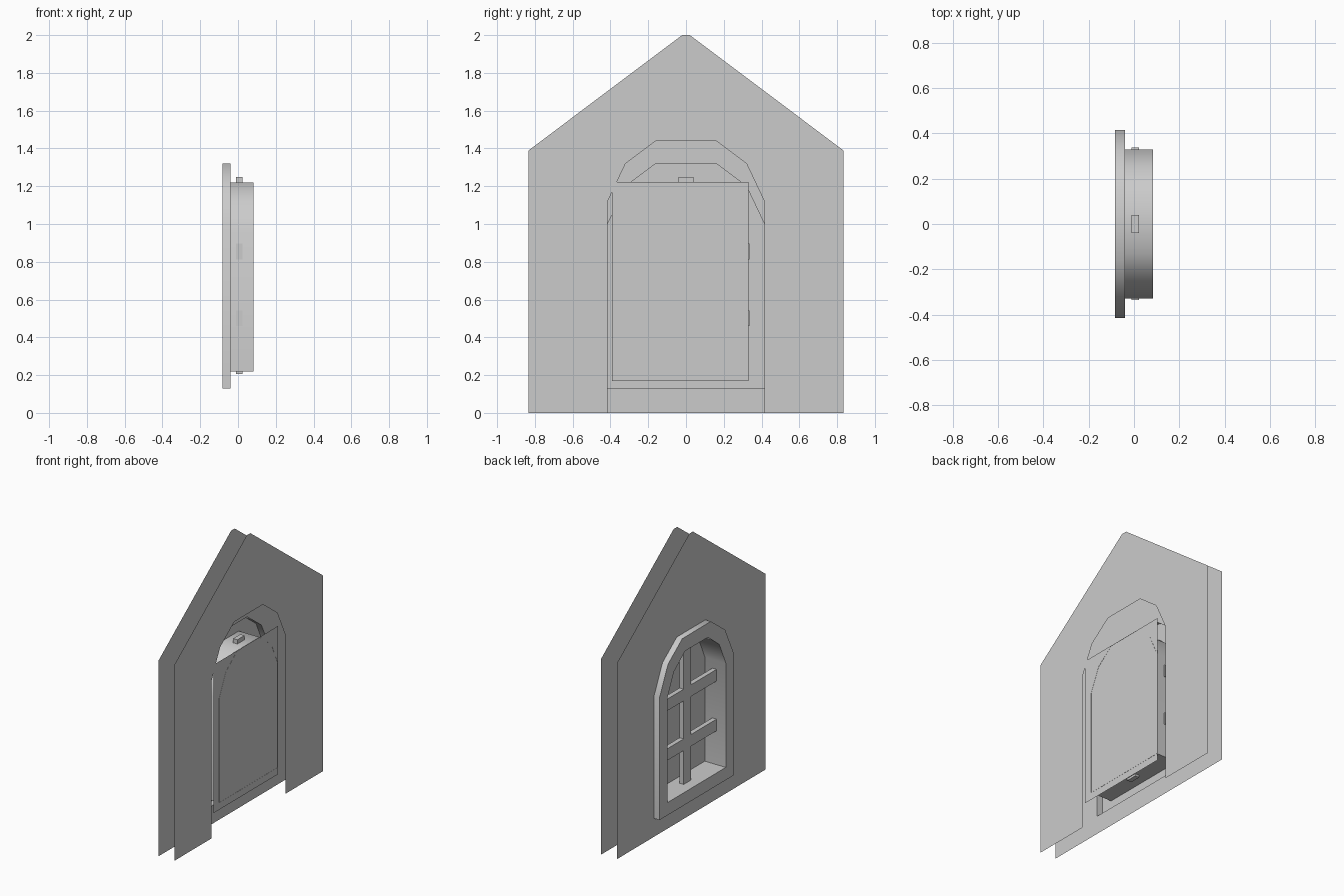
import bpy

if "Cube" in bpy.data.objects:
    bpy.data.objects.remove(bpy.data.objects["Cube"])

X_OUT, X_WALL, X_IN = -0.083, -0.04, 0.083   # frame face, window wall, door wall

# Half profiles (y, z), bottom to top
ROOF = [(0.833, 0), (0.833, 1.39), (0.02, 2.0), (0, 2.0)]
FRAME = [(0.415, 0.13), (0.415, 1.0), (0.32, 1.2), (0.16, 1.32)]
REVEAL = [(0.328, 0.22), (0.328, 0.96), (0.255, 1.12), (0.128, 1.22)]
DOOR = [(0.415, 0), (0.415, 1.12), (0.32, 1.32), (0.16, 1.44)]


def make(name, verts, faces):
    me = bpy.data.meshes.new(name)
    me.from_pydata(verts, [], faces)
    ob = bpy.data.objects.new(name, me)
    bpy.context.collection.objects.link(ob)
    return ob


def wall(name, x, half):
    """Flat sheet made of a half outline and its mirror image."""
    n = len(half)
    verts = [(x, y, z) for y, z in half] + [(x, -y, z) for y, z in half]
    faces = [list(range(n)), list(range(2 * n - 1, n - 1, -1))]
    if x < 0:
        faces = [f[::-1] for f in faces]
    return make(name, verts, faces)


def full(half):
    return half + [(-y, z) for y, z in reversed(half)]


def box(name, lo, hi):
    verts = [(x, y, z) for x in (lo[0], hi[0]) for y in (lo[1], hi[1]) for z in (lo[2], hi[2])]
    faces = [(0, 1, 3, 2), (4, 6, 7, 5), (0, 4, 5, 1), (2, 3, 7, 6), (0, 2, 6, 4), (1, 5, 7, 3)]
    return make(name, verts, faces)


# Gabled wall sheets: one with the window hole, one with an arched doorway
top = FRAME[-1][1]
wall("window_wall", X_WALL, [(0, 0)] + ROOF + [(0, top)] + FRAME[::-1] + [(0, FRAME[0][1])])
wall("doorway_wall", X_IN, ROOF + [(0, DOOR[-1][1])] + DOOR[::-1])

# Window casing: outer rim, front face and deep reveal as one open shell
loops = [(X_WALL, full(FRAME)), (X_OUT, full(FRAME)), (X_OUT, full(REVEAL)),
         (X_WALL, full(REVEAL)), (X_IN, full(REVEAL))]
n = len(full(FRAME))
verts = [(x, y, z) for x, loop in loops for y, z in loop]
faces = [(a * n + i, a * n + (i + 1) % n, (a + 1) * n + (i + 1) % n, (a + 1) * n + i)
         for a in range(len(loops) - 1) for i in range(n)]
casing = make("window_casing", verts, faces)
bpy.context.view_layer.objects.active = casing
casing.select_set(True)
bpy.ops.object.shade_smooth_by_angle(angle=1.13)

# Flat panel closing the back of the reveal
xp = X_IN - 0.001
make("back_panel", [(xp, -0.392, 0.17), (xp, 0.33, 0.17), (xp, 0.33, 1.222), (xp, -0.392, 1.222)],
     [(0, 1, 2, 3)])

# Glazing bars, ends poking through the reveal
box("upright_bar", (-0.01, -0.04, 0.205), (0.023, 0.04, 1.25))
for label, z in (("lower", 0.46), ("upper", 0.813)):
    box(label + "_crossbar", (-0.01, -0.335, z), (0.023, 0.337, z + 0.083))
